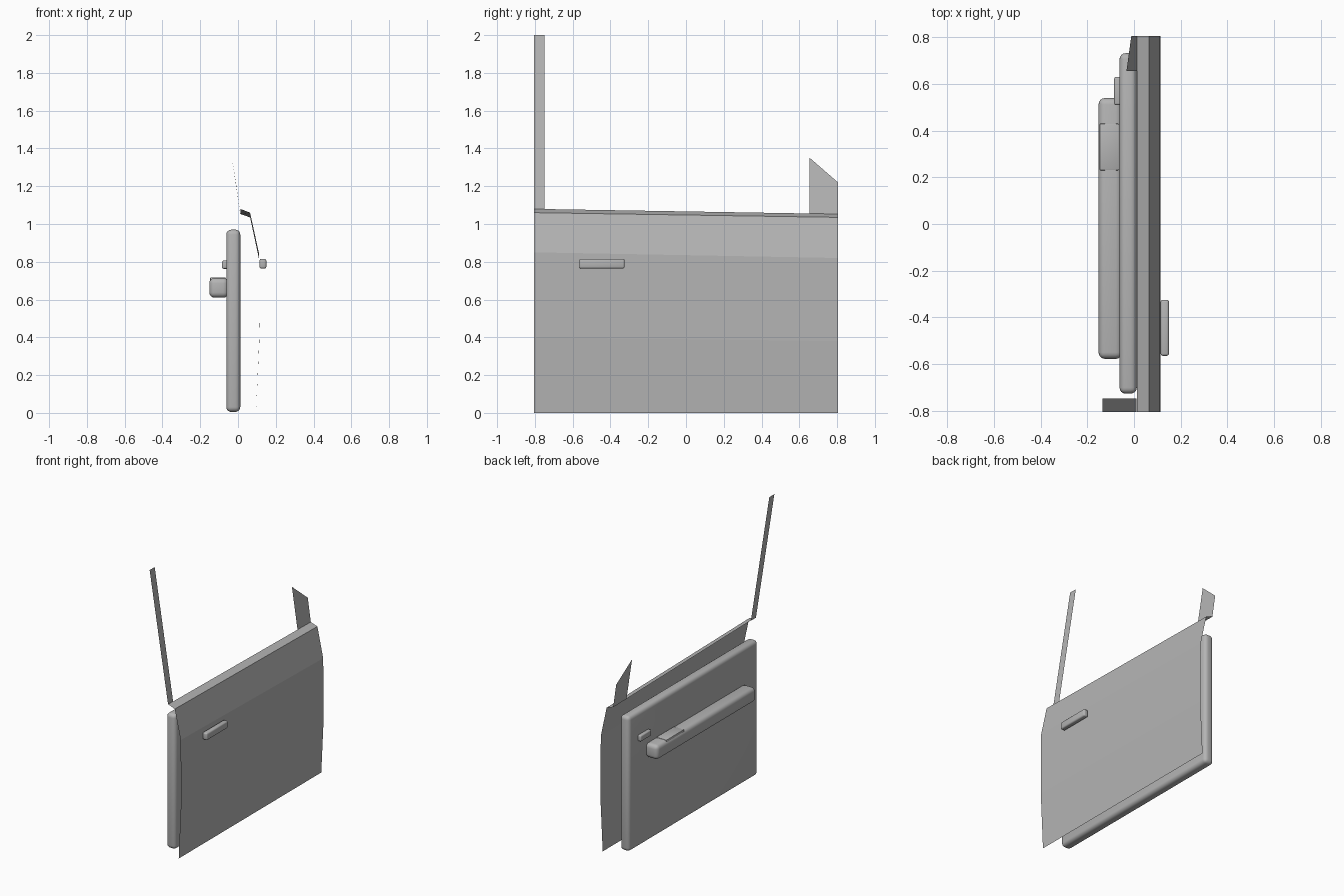
import bpy, bmesh

if "Cube" in bpy.data.objects:
    bpy.data.objects.remove(bpy.data.objects["Cube"])

grey = bpy.data.materials.new("plain_grey")
grey.diffuse_color = (0.46, 0.46, 0.46, 1)
grey.use_nodes = True
grey.node_tree.nodes["Principled BSDF"].inputs["Base Color"].default_value = grey.diffuse_color


def finish(name, bm):
    mesh = bpy.data.meshes.new(name)
    bm.to_mesh(mesh)
    bm.free()
    mesh.materials.append(grey)
    ob = bpy.data.objects.new(name, mesh)
    bpy.context.collection.objects.link(ob)
    return ob


def rounded_box(name, x, y, z, radius, segments=4):
    """Box between (min, max) pairs, with rounded edges."""
    bm = bmesh.new()
    bmesh.ops.create_cube(bm, size=1)
    for v in bm.verts:
        v.co = [lo + (c + 0.5) * (hi - lo) for c, (lo, hi) in zip(v.co, (x, y, z))]
    bmesh.ops.bevel(bm, geom=bm.edges[:], offset=radius, segments=segments,
                    profile=0.5, affect='EDGES')
    ob = finish(name, bm)
    bpy.ops.object.select_all(action='DESELECT')
    ob.select_set(True)
    bpy.context.view_layer.objects.active = ob
    bpy.ops.object.shade_smooth_by_angle()
    return ob


def sheet(name, rows):
    """Open surface through rows of points, rear point first."""
    bm = bmesh.new()
    grid = [[bm.verts.new(p) for p in row] for row in rows]
    for a, b in zip(grid, grid[1:]):
        bm.faces.new((a[0], a[1], b[1], b[0]))
    return finish(name, bm)


def lean(z):
    """x position on the inward leaning window plane."""
    return 0.012 - (z - 1.07) * 0.158


END = 0.805

# Outer skin and sill: x, height at the rear, height at the front
profile = [(0.095, 0, 0), (0.113, 0.40, 0.38), (0.110, 0.85, 0.82),
           (0.064, 1.06, 1.035), (0.012, 1.08, 1.053)]
sheet("outer_skin", [[(x, -END, zr), (x, END, zf)] for x, zr, zf in profile])

# Rear window pillar
sheet("rear_pillar", [[(lean(z), -END, z), (lean(z), -0.748, z)]
                      for z in (1.078, 2.0)])

# Front mirror sail
sheet("mirror_sail", [[(0.012, 0.655, 1.055), (0.012, END, 1.053)],
                      [(lean(1.35), 0.655, 1.35), (lean(1.22), END, 1.22)]])

# Inner trim and fittings
rounded_box("inner_panel", (-0.062, 0.012), (-0.727, 0.732), (0.005, 0.97), 0.026)
rounded_box("armrest", (-0.152, -0.05), (-0.578, 0.54), (0.61, 0.714), 0.028)
rounded_box("switch_plate", (-0.147, -0.066), (0.23, 0.43), (0.69, 0.717), 0.004, 2)
rounded_box("inner_handle", (-0.085, -0.05), (0.51, 0.63), (0.763, 0.806), 0.008, 3)
rounded_box("outer_handle", (0.114, 0.15), (-0.565, -0.325), (0.764, 0.816), 0.01, 3)
